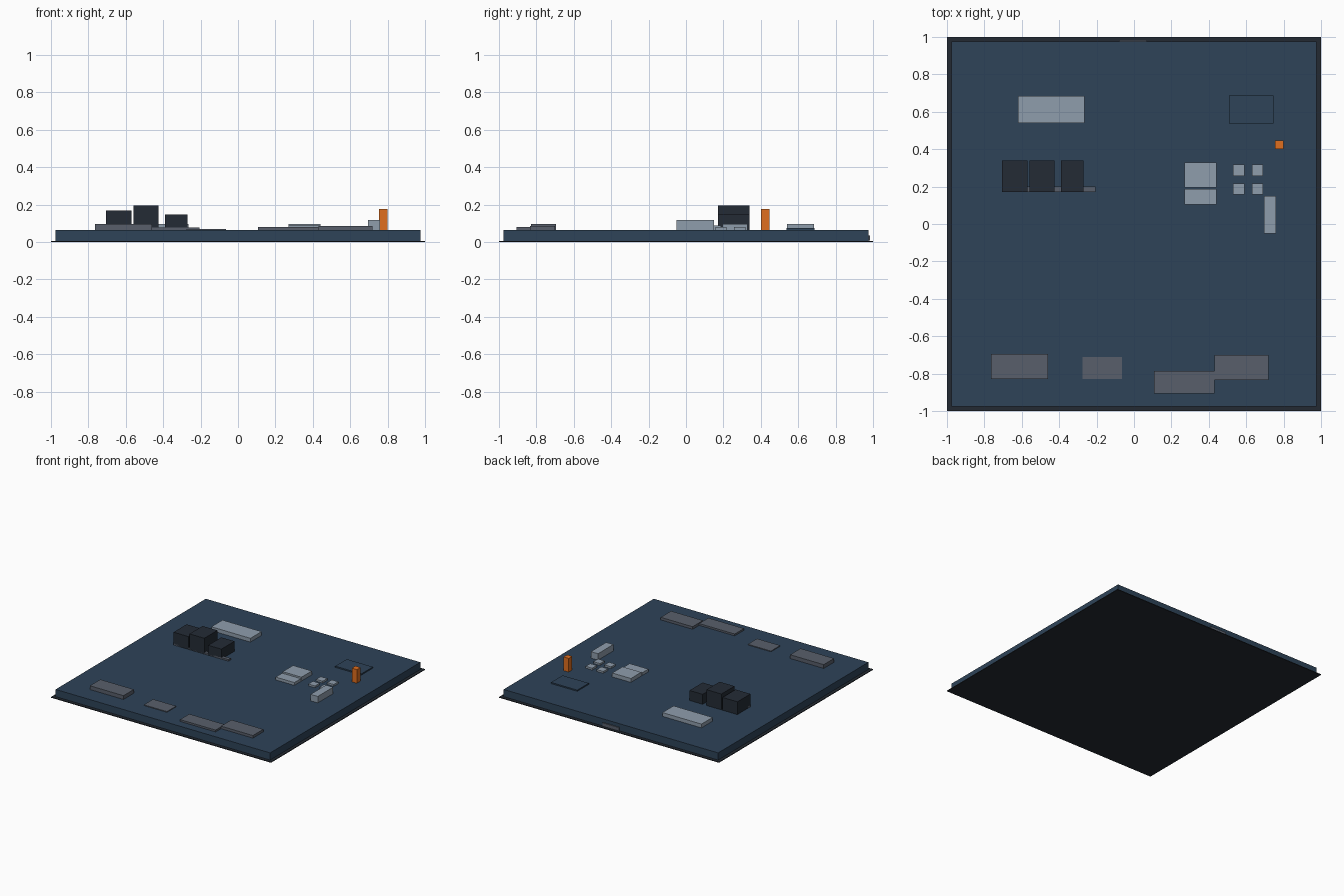
import bpy
import bmesh
from mathutils import Vector

if "Cube" in bpy.data.objects:
    bpy.data.objects.remove(bpy.data.objects["Cube"])


def material(name, rgb):
    m = bpy.data.materials.new(name)
    # sRGB 0-255 to linear
    m.diffuse_color = [((c / 255 + 0.055) / 1.055) ** 2.4 for c in rgb] + [1.0]
    m.use_nodes = True
    m.node_tree.nodes["Principled BSDF"].inputs["Base Color"].default_value = m.diffuse_color
    return m


BLUE = material("slab_blue", (46, 67, 88))
BLACK = material("near_black", (36, 42, 50))
LIGHT = material("light_grey", (143, 157, 172))
GREY = material("mid_grey", (88, 95, 107))
DARK = material("dark_tower", (36, 43, 53))
ORANGE = material("orange", (224, 110, 30))


def box(name, x, y, z, mat):
    """Box spanning the given (min, max) pairs."""
    lo = Vector((x[0], y[0], z[0]))
    hi = Vector((x[1], y[1], z[1]))
    bm = bmesh.new()
    bmesh.ops.create_cube(bm, size=1)
    for v in bm.verts:
        v.co = Vector(((lo[i] + hi[i]) / 2 + v.co[i] * (hi[i] - lo[i]) for i in range(3)))
    me = bpy.data.meshes.new(name)
    bm.to_mesh(me)
    bm.free()
    me.materials.append(mat)
    ob = bpy.data.objects.new(name, me)
    bpy.context.collection.objects.link(ob)
    return ob


TOP = 0.065

# Ground sheet and raised slab
box("base_sheet", (-1, 1), (-1, 1), (0, 0.006), BLACK)
box("main_slab", (-0.975, 0.975), (-0.975, 0.975), (0.006, TOP), BLUE)

# Small hatch on the back edge
box("back_hatch", (-0.08, 0.07), (0.975, 0.983), (0.008, 0.036), GREY)

# Dark tower group on its low podium
box("tower_podium", (-0.705, -0.205), (0.17, 0.20), (TOP, 0.078), GREY)
for i, (x0, x1, h) in enumerate([(-0.705, -0.57, 0.17), (-0.56, -0.425, 0.195), (-0.39, -0.27, 0.147)]):
    box(f"tower_{i + 1}", (x0, x1), (0.17, 0.34), (TOP, h), DARK)

# Light buildings
box("long_hall", (-0.62, -0.265), (0.54, 0.685), (TOP, 0.096), LIGHT)
box("twin_hall_large", (0.27, 0.44), (0.195, 0.33), (TOP, 0.097), LIGHT)
box("twin_hall_small", (0.27, 0.44), (0.103, 0.187), (TOP, 0.088), LIGHT)
box("side_hall", (0.695, 0.76), (-0.05, 0.15), (TOP, 0.118), LIGHT)

# Grid of four small huts
for i, x in enumerate((0.56, 0.66)):
    for j, y in enumerate((0.187, 0.287)):
        box(f"hut_{i}_{j}", (x - 0.03, x + 0.03), (y - 0.03, y + 0.03), (TOP, 0.08), LIGHT)

# Low blue pad and orange marker tower
box("blue_pad", (0.507, 0.745), (0.538, 0.688), (TOP, 0.075), BLUE)
box("orange_tower", (0.754, 0.80), (0.40, 0.447), (TOP, 0.177), ORANGE)

# Row of grey slabs along the front
for i, (x, y, h) in enumerate([
    ((-0.765, -0.46), (-0.83, -0.695), 0.096),
    ((-0.275, -0.065), (-0.83, -0.71), 0.071),
    ((0.107, 0.43), (-0.905, -0.785), 0.08),
    ((0.43, 0.72), (-0.835, -0.70), 0.086),
]):
    box(f"front_slab_{i + 1}", x, y, (TOP, h), GREY)
